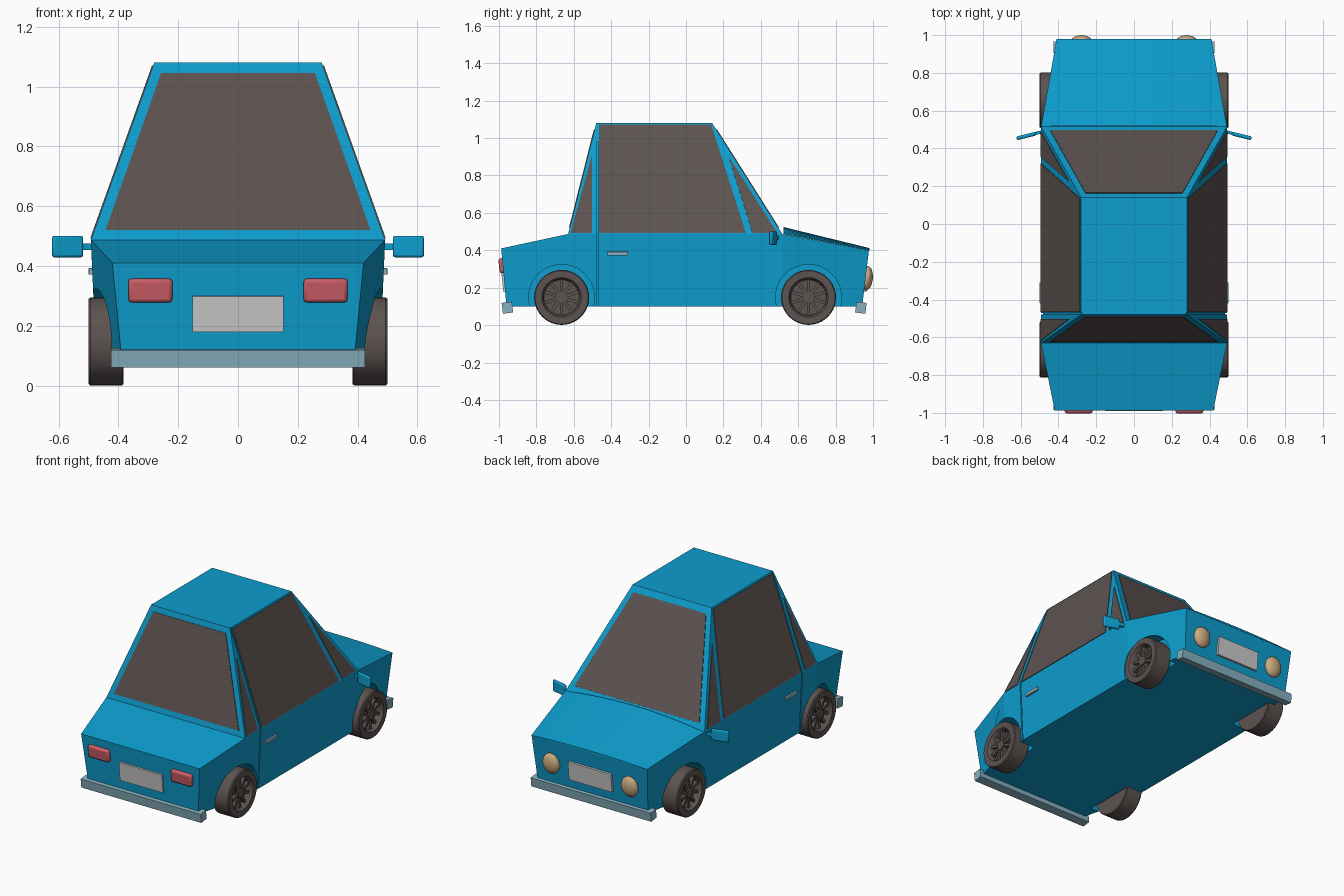
import bpy, bmesh, math
from mathutils import Matrix, Vector, Euler

if "Cube" in bpy.data.objects:
    bpy.data.objects.remove(bpy.data.objects["Cube"])


def material(name, rgb):
    m = bpy.data.materials.new(name)
    m.diffuse_color = (*rgb, 1)
    m.use_nodes = True
    m.node_tree.nodes["Principled BSDF"].inputs["Base Color"].default_value = m.diffuse_color
    return m


BLUE = material("blue paint", (0.004, 0.34, 0.62))
DARK = material("dark brown", (0.11, 0.087, 0.082))
RED = material("red lens", (0.58, 0.11, 0.13))
TAN = material("tan lens", (0.60, 0.40, 0.21))
CHROME = material("pale trim", (0.24, 0.43, 0.52))


def finish(name, bm, mat=None, bevel=0, mirror=False, smooth=False):
    bmesh.ops.recalc_face_normals(bm, faces=bm.faces)
    me = bpy.data.meshes.new(name)
    bm.to_mesh(me)
    bm.free()
    ob = bpy.data.objects.new(name, me)
    bpy.context.collection.objects.link(ob)
    if mat:
        me.materials.append(mat)
    if bevel:
        b = ob.modifiers.new("bevel", 'BEVEL')
        b.width, b.segments = bevel, 2
    if mirror:
        ob.modifiers.new("mirror", 'MIRROR')
    if smooth:
        bpy.ops.object.select_all(action='DESELECT')
        ob.select_set(True)
        bpy.context.view_layer.objects.active = ob
        bpy.ops.object.shade_smooth_by_angle(angle=math.radians(35))
    return ob


def place(loc, rot=(0, 0, 0), size=(1, 1, 1)):
    return Matrix.LocRotScale(Vector(loc), Euler(rot), Vector(size))


def box(name, loc, size, mat=None, rot=(0, 0, 0), **kw):
    bm = bmesh.new()
    bmesh.ops.create_cube(bm, size=1, matrix=place(loc, rot, size))
    return finish(name, bm, mat, **kw)


def prism(bm, a, b):
    """Solid between two matching polygons."""
    va, vb = [bm.verts.new(p) for p in a], [bm.verts.new(p) for p in b]
    bm.faces.new(va)
    bm.faces.new(vb[::-1])
    for i in range(len(a)):
        j = (i + 1) % len(a)
        bm.faces.new((va[i], va[j], vb[j], vb[i]))


def cylinder_x(bm, x0, x1, y, z, r, n):
    bmesh.ops.create_cone(bm, cap_ends=True, segments=n, radius1=r, radius2=r, depth=x1 - x0,
                          matrix=place(((x0 + x1) / 2, y, z), (0, math.pi / 2, 0)))


BELT, ROOF, WIDE, NARROW = 0.487, 1.08, 0.492, 0.28
WHEEL_Y, WHEEL_Z, WHEEL_R = (-0.665, 0.655), 0.148, 0.147

# Body shell: tapered lower hull with the cabin rising from its middle
# each section: top y, top z, top half width, bottom y, bottom half width
sections = [(-0.988, 0.41, 0.42, -0.96, 0.39), (-0.63, BELT, WIDE, -0.63, 0.475),
            (0.515, BELT, WIDE, 0.515, 0.475), (0.978, 0.40, 0.41, 0.942, 0.39)]
bm = bmesh.new()
rings = [[bm.verts.new(p) for p in ((-tx, ty, tz), (tx, ty, tz), (bx, by, 0.1), (-bx, by, 0.1))]
         for ty, tz, tx, by, bx in sections]
bm.faces.new(rings[0])
bm.faces.new(rings[3])
for i in range(3):
    for k in range(4):
        if (i, k) != (1, 0):
            j = (k + 1) % 4
            bm.faces.new((rings[i][k], rings[i][j], rings[i + 1][j], rings[i + 1][k]))
base = [rings[1][0], rings[1][1], rings[2][1], rings[2][0]]
roof = [bm.verts.new(p) for p in ((-NARROW, -0.48, ROOF), (NARROW, -0.48, ROOF),
                                  (NARROW, 0.14, ROOF), (-NARROW, 0.14, ROOF))]
bm.faces.new(roof)
for k in range(4):
    j = (k + 1) % 4
    bm.faces.new((base[k], base[j], roof[j], roof[k]))
body = finish("body_shell", bm, BLUE)

# Cutter for the wheel wells and the door seams
bm = bmesh.new()
for y in WHEEL_Y:
    cylinder_x(bm, 0.365, 0.6, y, WHEEL_Z, 0.176, 40)
seam = [(0.463, 0.05), (0.481, BELT), (0.262, 1.11), (0.33, 1.11), (0.54, BELT), (0.54, 0.05)]
prism(bm, [(x, -0.478, z) for x, z in seam], [(x, -0.470, z) for x, z in seam])
cutter = finish("well_cutter", bm, mirror=True)
cutter.hide_render = True
cutter.display_type = 'WIRE'
cut = body.modifiers.new("wells", 'BOOLEAN')
cut.operation, cut.solver, cut.object = 'DIFFERENCE', 'EXACT', cutter

# Crowned hood
def hood_arc(y, z, w, crown, n=12):
    return [(w * u, y, z + crown * (1 - u * u)) for u in (i * 2 / n - 1 for i in range(n + 1))]


bm = bmesh.new()
prism(bm, hood_arc(0.522, BELT, 0.49, 0.037), hood_arc(0.98, 0.40, 0.41, 0.012))
finish("hood", bm, BLUE, smooth=True)


# Windows: thin panes lying on the sloping cabin faces
def pane(name, pts, mirror=False):
    pts = [Vector(p) for p in pts]
    n = (pts[1] - pts[0]).cross(pts[2] - pts[0]).normalized() * 0.004
    bm = bmesh.new()
    prism(bm, [p + n for p in pts], [p - n for p in pts])
    finish(name, bm, DARK, mirror=mirror)


def side(y, z):
    return (WIDE - (WIDE - NARROW) * (z - BELT) / (ROOF - BELT), y, z)


def end(x, z, y_low, y_high):
    return (x, y_low + (y_high - y_low) * (z - BELT) / (ROOF - BELT), z)


pane("door_window", [side(-0.465, 0.492), side(0.32, 0.492), side(0.135, 1.07), side(-0.465, 1.07)], True)
pane("front_quarter_window", [side(0.355, 0.492), side(0.488, 0.492), side(0.228, 0.90)], True)
pane("rear_quarter_window", [side(-0.617, 0.492), side(-0.502, 0.492), side(-0.502, 0.91)], True)
for name, lo, hi in (("rear_window", -0.63, -0.48), ("windshield", 0.515, 0.14)):
    pane(name, [end(x, z, lo, hi) for x, z in ((-0.443, 0.52), (0.443, 0.52), (0.257, 1.045), (-0.257, 1.045))])

# Wheels: lathed tyre and dish, with hub and spokes
profile = [(0, 0.383), (0.143, 0.383), (WHEEL_R, 0.388), (WHEEL_R, 0.494), (0.142, 0.5),
           (0.106, 0.5), (0.098, 0.49), (0.094, 0.455), (0, 0.455)]
for label, y in zip(("rear", "front"), WHEEL_Y):
    bm = bmesh.new()
    verts = [bm.verts.new((x, y, WHEEL_Z + r)) for r, x in profile]
    edges = [bm.edges.new(p) for p in zip(verts, verts[1:])]
    bmesh.ops.spin(bm, geom=verts + edges, cent=(0, y, WHEEL_Z), axis=(1, 0, 0),
                   angle=math.tau, steps=40, use_duplicate=False)
    bmesh.ops.remove_doubles(bm, verts=bm.verts, dist=1e-4)
    cylinder_x(bm, 0.45, 0.488, y, WHEEL_Z, 0.03, 20)
    for i in range(10):
        a = i * math.tau / 10
        bmesh.ops.create_cube(bm, size=1, matrix=place((0, y, WHEEL_Z), (a, 0, 0))
                              @ place((0.465, 0, 0.06), size=(0.03, 0.017, 0.076)))
    finish(label + "_wheels", bm, DARK, mirror=True, smooth=True)

# Bumpers and plates at both ends
for label, s in (("rear", -1), ("front", 1)):
    box(label + "_bumper", (0, s * 0.945 - 0.01, 0.093), (0.85, 0.055, 0.058), CHROME, (-s * 0.12, 0, 0))
    box(label + "_plate", (0, s * (0.972 if s < 0 else 0.962), 0.24), (0.305, 0.022, 0.12), None, (-s * 0.1, 0, 0))

# Lights
box("tail_lights", (0.293, -0.983, 0.318), (0.148, 0.034, 0.08), RED, (0.1, 0, 0),
    bevel=0.012, mirror=True, smooth=True)
bm = bmesh.new()
bmesh.ops.create_uvsphere(bm, u_segments=24, v_segments=16, radius=1,
                          matrix=place((0.278, 0.966, 0.25), (-0.1, 0, 0), (0.058, 0.033, 0.066)))
finish("headlights", bm, TAN, mirror=True, smooth=True)

# Door handles and wing mirrors
box("door_handles", (0.49, -0.365, 0.382), (0.02, 0.11, 0.022), CHROME, bevel=0.003, mirror=True)
box("mirror_arms", (0.508, 0.483, 0.465), (0.06, 0.016, 0.022), BLUE, (0, 0, -0.25), mirror=True)
box("wing_mirrors", (0.57, 0.466, 0.465), (0.107, 0.02, 0.072), BLUE, (0, 0, -0.25),
    bevel=0.008, mirror=True, smooth=True)
